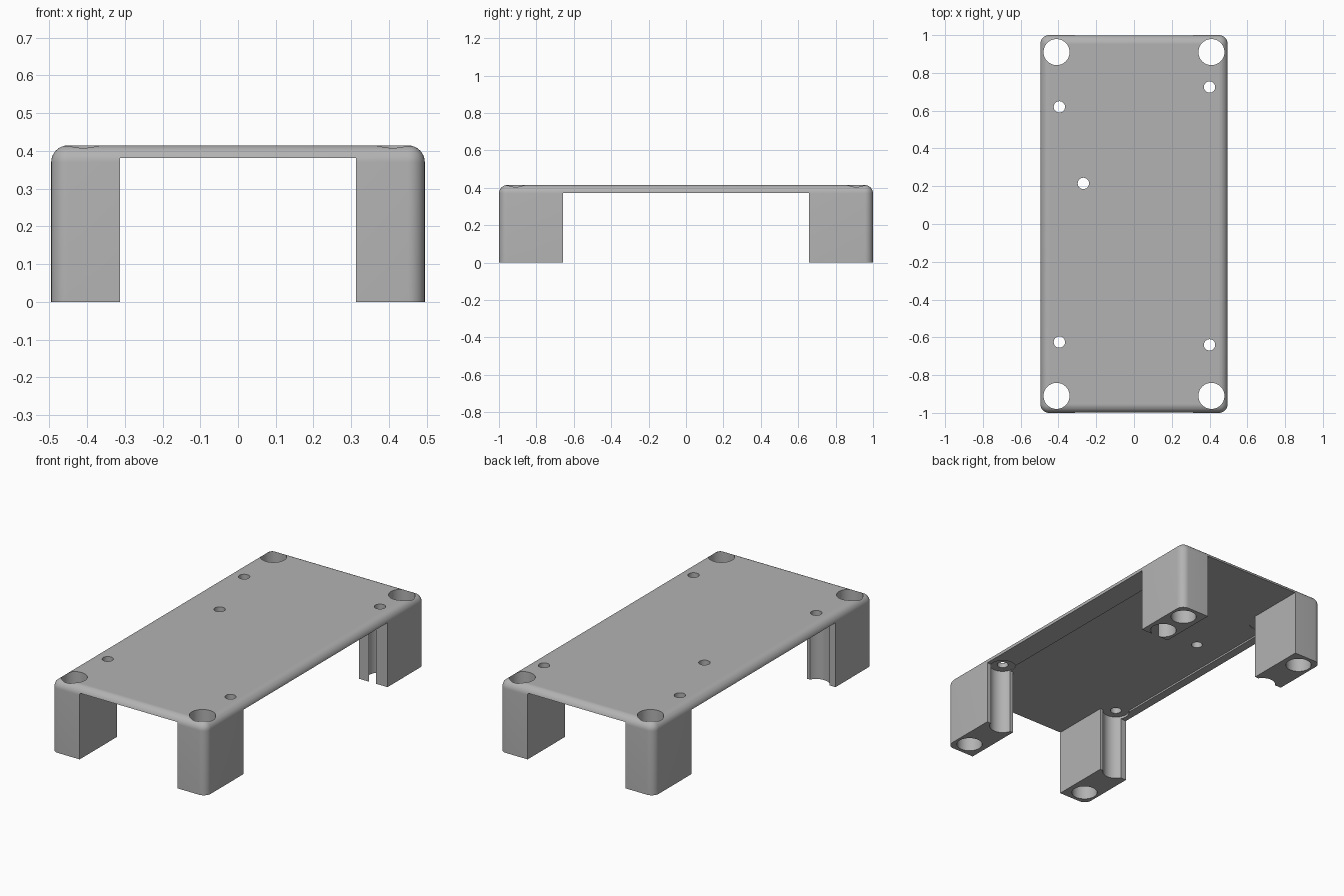
import bpy
import bmesh

old = bpy.data.objects.get("Cube")
if old:
    bpy.data.objects.remove(old, do_unlink=True)

HALF_X, HALF_Y, TOP = 0.495, 1.0, 0.415
LEG_X, LEG_Y = 0.312, 0.658       # inner faces of the legs
RIM_Z, PLATE_Z = 0.372, 0.382     # underside of the side rims and of the plate
ROUND = 0.045

grey = bpy.data.materials.new("plain grey")
grey.use_nodes = True
colour = (0.45, 0.45, 0.45, 1)
grey.diffuse_color = colour
grey.node_tree.nodes["Principled BSDF"].inputs["Base Color"].default_value = colour


def activate(obj):
    bpy.ops.object.select_all(action="DESELECT")
    obj.select_set(True)
    bpy.context.view_layer.objects.active = obj


def box(name, x0, x1, y0, y1, z0, z1):
    bpy.ops.mesh.primitive_cube_add(
        size=1, location=((x0 + x1) / 2, (y0 + y1) / 2, (z0 + z1) / 2))
    obj = bpy.context.object
    obj.name = name
    obj.scale = (x1 - x0, y1 - y0, z1 - z0)
    bpy.ops.object.transform_apply(location=True, scale=True)
    return obj


def rod(name, x, y, radius, z0, z1):
    bpy.ops.mesh.primitive_cylinder_add(
        vertices=48, radius=radius, depth=z1 - z0, location=(x, y, (z0 + z1) / 2))
    bpy.context.object.name = name
    return bpy.context.object


def cut(target, cutter):
    activate(target)
    mod = target.modifiers.new("cut", "BOOLEAN")
    mod.operation = "DIFFERENCE"
    mod.solver = "EXACT"
    mod.object = cutter
    bpy.ops.object.modifier_apply(modifier=mod.name)
    bpy.data.objects.remove(cutter, do_unlink=True)


# Solid body, rounded on the upright and top edges
body = box("raised_mounting_plate", -HALF_X, HALF_X, -HALF_Y, HALF_Y, 0, TOP)
body.data.materials.append(grey)
bm = bmesh.new()
bm.from_mesh(body.data)
edges = [e for e in bm.edges if max(v.co.z for v in e.verts) > TOP / 2]
bmesh.ops.bevel(bm, geom=edges, offset=ROUND, segments=8, profile=0.5,
                affect="EDGES", clamp_overlap=True)
bm.to_mesh(body.data)
bm.free()

# Open spaces between the four legs, and the shallow underside recess
cut(body, box("side_gap", -1, 1, -LEG_Y, LEG_Y, -1, RIM_Z))
cut(body, box("end_gap", -LEG_X, LEG_X, -2, 2, -1, PLATE_Z))
cut(body, box("recess", -0.445, 0.355, -LEG_Y, LEG_Y, -1, PLATE_Z))

# Wide holes running through the legs
for x in (-0.41, 0.41):
    for y in (-0.91, 0.91):
        cut(body, rod("leg_hole", x, y, 0.069, -1, 1))

# Screw holes, each with a wide access bore below except the middle one
screws = [(-0.395, 0.62), (-0.395, -0.625), (0.4, 0.725), (0.4, -0.64)]
for x, y in screws:
    cut(body, rod("access_bore", x, y, 0.071, -1, 0.386))
for x, y in screws + [(-0.268, 0.215)]:
    cut(body, rod("screw_hole", x, y, 0.03, -1, 1))

activate(body)
bpy.ops.object.shade_smooth_by_angle(angle=0.6)
